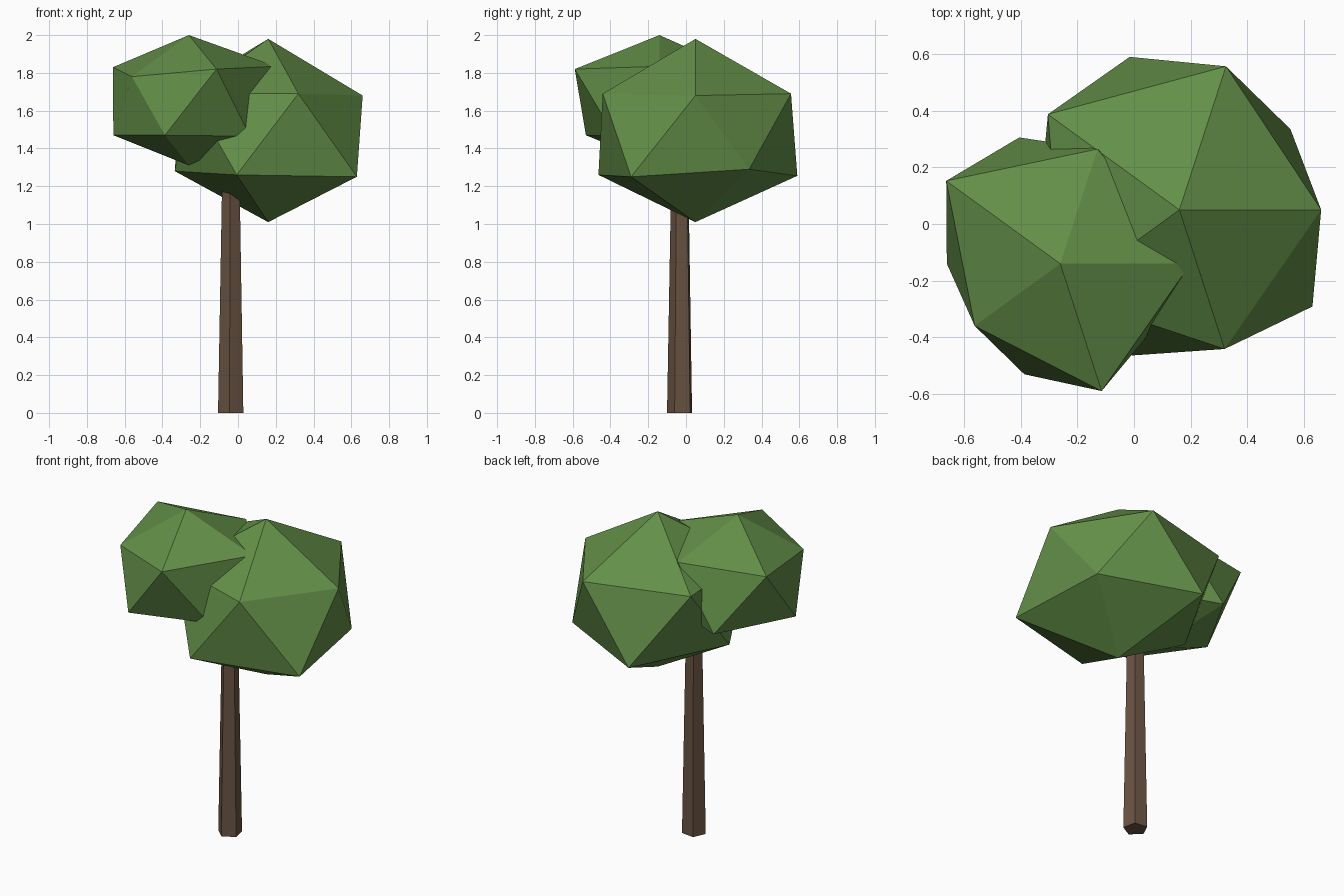
import bpy, bmesh
from math import cos, sin, radians

if "Cube" in bpy.data.objects:
    bpy.data.objects.remove(bpy.data.objects["Cube"])


def material(name, rgb):
    m = bpy.data.materials.new(name)
    m.diffuse_color = (*rgb, 1.0)
    m.use_nodes = True
    m.node_tree.nodes["Principled BSDF"].inputs["Base Color"].default_value = m.diffuse_color
    return m


def add_object(name, bm, mat):
    bmesh.ops.recalc_face_normals(bm, faces=bm.faces)
    me = bpy.data.meshes.new(name)
    bm.to_mesh(me)
    bm.free()
    me.materials.append(mat)
    ob = bpy.data.objects.new(name, me)
    bpy.context.collection.objects.link(ob)


def ring(bm, cx, cy, start, radii_heights):
    """Five vertices around (cx, cy), each with its own radius and height."""
    return [bm.verts.new((cx + r * cos(radians(start + 72 * i)),
                          cy + r * sin(radians(start + 72 * i)), z))
            for i, (r, z) in enumerate(radii_heights)]


def crown(name, cx, cy, top_z, bottom_z, upper, lower, mat):
    """Irregular 20-sided leaf mass: two caps joined by a zigzag band."""
    bm = bmesh.new()
    top = bm.verts.new((cx, cy, top_z))
    bottom = bm.verts.new((cx, cy, bottom_z))
    u = ring(bm, cx, cy, 0, upper)
    d = ring(bm, cx, cy, 36, lower)
    for i in range(5):
        j = (i + 1) % 5
        for tri in ((top, u[i], u[j]), (u[i], d[i], u[j]),
                    (u[j], d[i], d[j]), (bottom, d[j], d[i])):
            bm.faces.new(tri)
    add_object(name, bm, mat)


leaf = material("leaf_green", (0.125, 0.275, 0.065))
bark = material("bark_brown", (0.145, 0.088, 0.056))

# Leaf masses
crown("large_crown", 0.16, 0.05, 1.98, 1.01,
      [(0.50, 1.68), (0.532, 1.69), (0.573, 1.70), (0.51, 1.69), (0.516, 1.69)],
      [(0.484, 1.29), (0.567, 1.255), (0.495, 1.28), (0.54, 1.26), (0.58, 1.25)], leaf)
crown("small_crown", -0.26, -0.14, 2.0, 1.31,
      [(0.46, 1.835), (0.425, 1.82), (0.497, 1.83), (0.373, 1.78), (0.472, 1.82)],
      [(0.42, 1.47), (0.468, 1.46), (0.40, 1.47), (0.41, 1.47), (0.40, 1.465)], leaf)

# Tapered five-sided trunk
bm = bmesh.new()
base = ring(bm, -0.036, -0.03, -97, [(0.071, 0.0)] * 5)
tip = ring(bm, -0.036, -0.03, -97, [(0.046, 1.40)] * 5)
bm.faces.new(base)
bm.faces.new(tip)
for i in range(5):
    j = (i + 1) % 5
    bm.faces.new((base[i], base[j], tip[j], tip[i]))
add_object("trunk", bm, bark)
